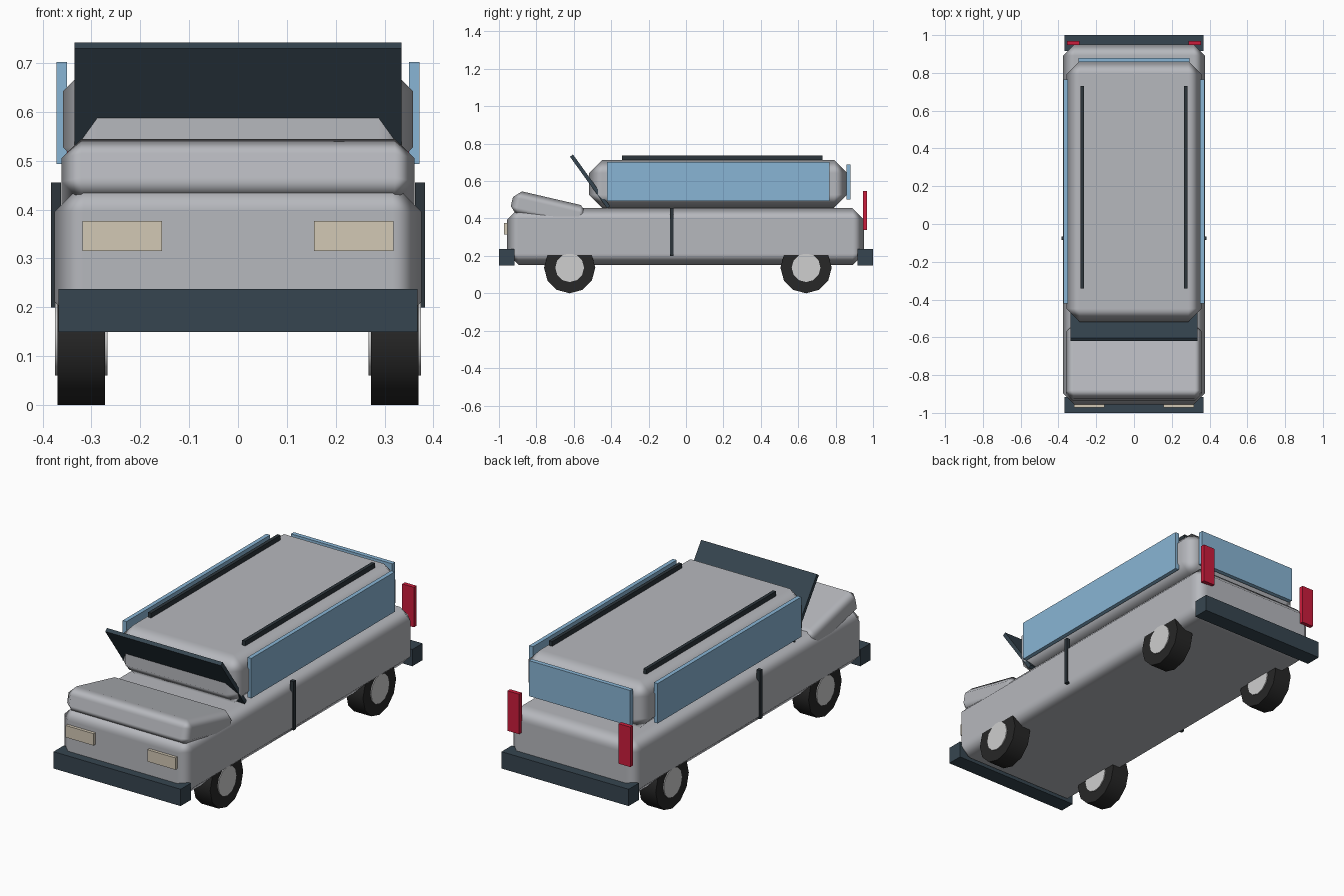
import bpy
from math import radians, pi

cube = bpy.data.objects.get("Cube")
if cube:
    bpy.data.objects.remove(cube, do_unlink=True)


def make_material(name, rgb):
    m = bpy.data.materials.new(name)
    m.use_nodes = True
    m.diffuse_color = (*rgb, 1)
    m.node_tree.nodes["Principled BSDF"].inputs["Base Color"].default_value = (*rgb, 1)
    return m


silver = make_material("silver paint", (0.47, 0.48, 0.51))
slate = make_material("dark slate trim", (0.037, 0.06, 0.08))
black_trim = make_material("black trim", (0.025, 0.035, 0.043))
glass = make_material("blue glass", (0.25, 0.46, 0.66))
cream = make_material("cream lamp", (0.65, 0.58, 0.46))
red = make_material("red lamp", (0.6, 0.012, 0.045))
rubber = make_material("tyre rubber", (0.02, 0.02, 0.02))
hub_grey = make_material("hub grey", (0.62, 0.62, 0.62))


def box(name, x, y, z, mat, bevel=0, tilt=0):
    """Box from (min, max) ranges, optionally chamfered and tilted about x."""
    ranges = (x, y, z)
    bpy.ops.mesh.primitive_cube_add(size=1, location=[(a + b) / 2 for a, b in ranges])
    ob = bpy.context.object
    ob.name = name
    ob.scale = [b - a for a, b in ranges]
    bpy.ops.object.transform_apply(location=False, rotation=False, scale=True)
    ob.rotation_euler.x = radians(tilt)
    ob.data.materials.append(mat)
    if bevel:
        bpy.ops.object.shade_smooth()
        mod = ob.modifiers.new("chamfer", "BEVEL")
        mod.width = bevel
        mod.segments = 1
        mod.limit_method = "NONE"
        mod.harden_normals = True
    return ob


def pair(name, x, y, z, mat):
    """Matching boxes on the left (+x) and right (-x)."""
    box("left_" + name, x, y, z, mat)
    box("right_" + name, (-x[1], -x[0]), y, z, mat)


def disc(name, x, y, z, radius, width, mat):
    bpy.ops.mesh.primitive_cylinder_add(vertices=12, radius=radius, depth=width,
                                        location=(x, y, z), rotation=(0, pi / 2, 0))
    ob = bpy.context.object
    ob.name = name
    ob.data.materials.append(mat)
    bpy.ops.object.shade_smooth_by_angle(angle=radians(35))


# Main bodywork
box("lower_body", (-0.376, 0.376), (-0.956, 0.951), (0.152, 0.455), silver, 0.06)
box("cabin", (-0.358, 0.358), (-0.518, 0.862), (0.457, 0.713), silver, 0.07)
box("hood", (-0.361, 0.361), (-0.936, -0.532), (0.38, 0.51), silver, 0.04, -13)

# Raised windscreen panel
box("windscreen", (-0.335, 0.335), (-0.523, -0.503), (0.428, 0.768), slate, tilt=35.7)

# Windows
pair("side_window", (0.35, 0.372), (-0.422, 0.766), (0.493, 0.702), glass)
box("rear_window", (-0.293, 0.293), (0.857, 0.88), (0.502, 0.688), glass)

# Roof rails and door strips
pair("roof_rail", (0.264, 0.282), (-0.342, 0.73), (0.712, 0.738), black_trim)
pair("door_strip", (0.362, 0.383), (-0.086, -0.066), (0.2, 0.455), black_trim)

# Bumpers
box("front_bumper", (-0.368, 0.368), (-1, -0.916), (0.149, 0.237), slate)
box("rear_bumper", (-0.368, 0.368), (0.916, 1), (0.149, 0.237), slate)

# Lamps
pair("headlight", (0.156, 0.318), (-0.972, -0.945), (0.315, 0.377), cream)
pair("tail_light", (0.288, 0.356), (0.947, 0.969), (0.338, 0.547), red)

# Wheels
for end, y in (("front", -0.622), ("rear", 0.642)):
    for side, x in (("left", 0.321), ("right", -0.321)):
        disc(f"{end}_{side}_tyre", x, y, 0.137, 0.137, 0.098, rubber)
        disc(f"{end}_{side}_hub", x, y, 0.137, 0.077, 0.108, hub_grey)
